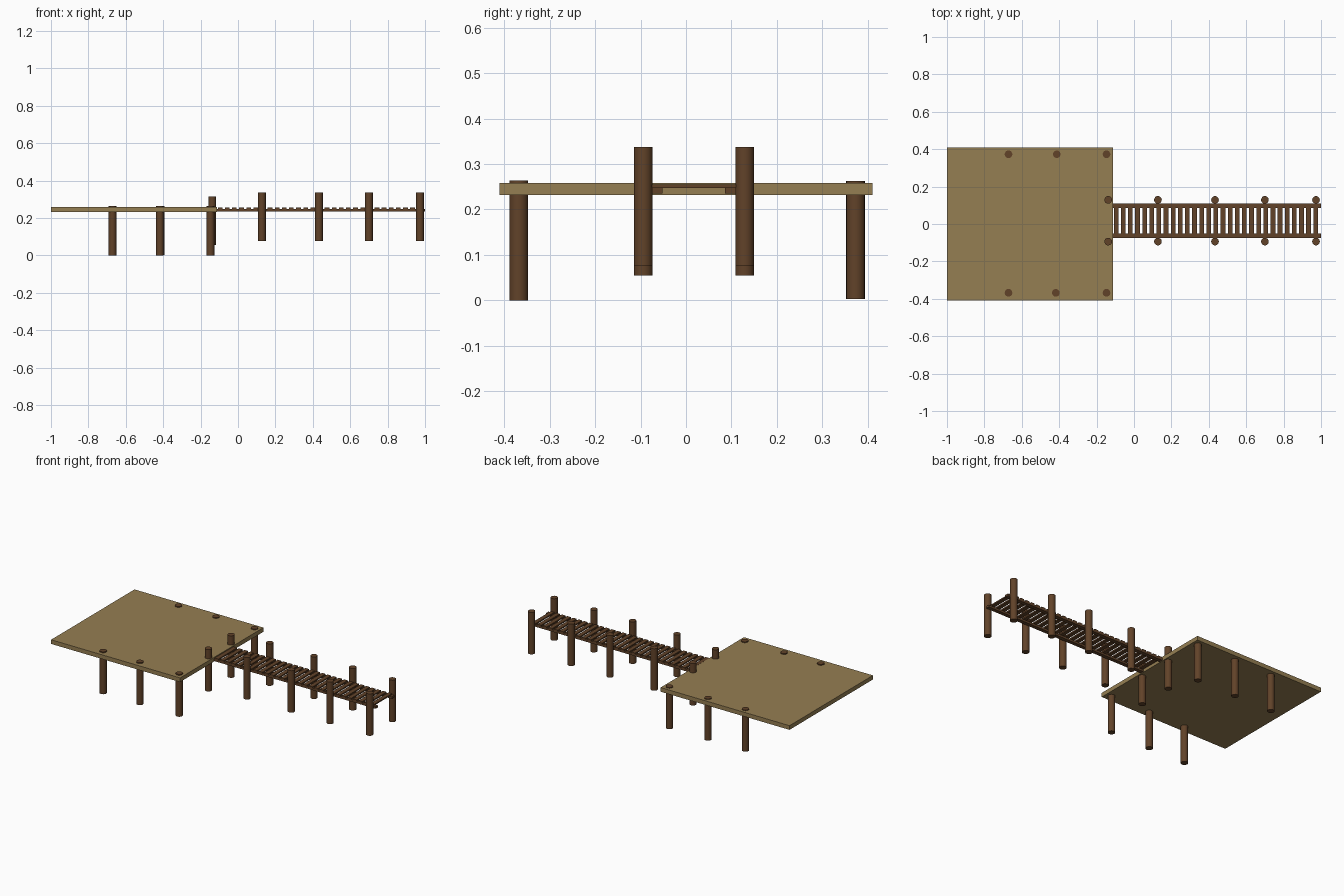
import bpy

if "Cube" in bpy.data.objects:
    bpy.data.objects.remove(bpy.data.objects["Cube"])


def material(name, color):
    m = bpy.data.materials.new(name)
    m.diffuse_color = (*color, 1)
    m.use_nodes = True
    m.node_tree.nodes["Principled BSDF"].inputs["Base Color"].default_value = m.diffuse_color
    return m


deck_wood = material("deck_wood", (0.30, 0.21, 0.085))
dark_wood = material("dark_wood", (0.12, 0.055, 0.022))


def box(name, x0, x1, y0, y1, z0, z1, mat):
    bpy.ops.mesh.primitive_cube_add(size=1, location=((x0 + x1) / 2, (y0 + y1) / 2, (z0 + z1) / 2))
    o = bpy.context.object
    o.name = name
    o.scale = (x1 - x0, y1 - y0, z1 - z0)
    bpy.ops.object.transform_apply(location=False, rotation=False, scale=True)
    o.data.materials.append(mat)
    return o


def post(name, x, y, z0, z1, r=0.0205):
    bpy.ops.mesh.primitive_cylinder_add(vertices=20, radius=r, depth=z1 - z0, location=(x, y, (z0 + z1) / 2))
    o = bpy.context.object
    o.name = name
    o.data.materials.append(dark_wood)
    bpy.ops.object.shade_smooth_by_angle()


# Wide platform
box("platform", -1.0, -0.112, -0.41, 0.41, 0.232, 0.258, deck_wood)

# Piles carrying the platform, heads just above the deck
for i, (xf, xb) in enumerate([(-0.671, -0.671), (-0.418, -0.413), (-0.147, -0.147)]):
    post(f"platform_pile_front_{i + 1}", xf, -0.368, 0.0, 0.264)
    post(f"platform_pile_back_{i + 1}", xb, 0.373, 0.003, 0.263)

# Tall posts along the walkway, first pair set lower through the platform
for i, x in enumerate([-0.138, 0.128, 0.433, 0.70, 0.973]):
    low = 0.021 if i == 0 else 0.0
    post(f"walkway_post_front_{i + 1}", x, -0.094, 0.076 - low, 0.337 - low)
    post(f"walkway_post_back_{i + 1}", x, 0.129, 0.076 - low, 0.337 - low)

# Walkway side beams
box("walkway_beam_front", -0.112, 1.0, -0.075, -0.052, 0.235, 0.248, dark_wood)
box("walkway_beam_back", -0.112, 1.0, 0.086, 0.11, 0.235, 0.248, dark_wood)

# Cross planks with gaps
planks = box("walkway_planks", -0.108, -0.083, -0.075, 0.11, 0.247, 0.255, dark_wood)
arr = planks.modifiers.new("repeat", "ARRAY")
arr.count = 29
arr.use_relative_offset = False
arr.use_constant_offset = True
arr.constant_offset_displace = (0.0381, 0, 0)
